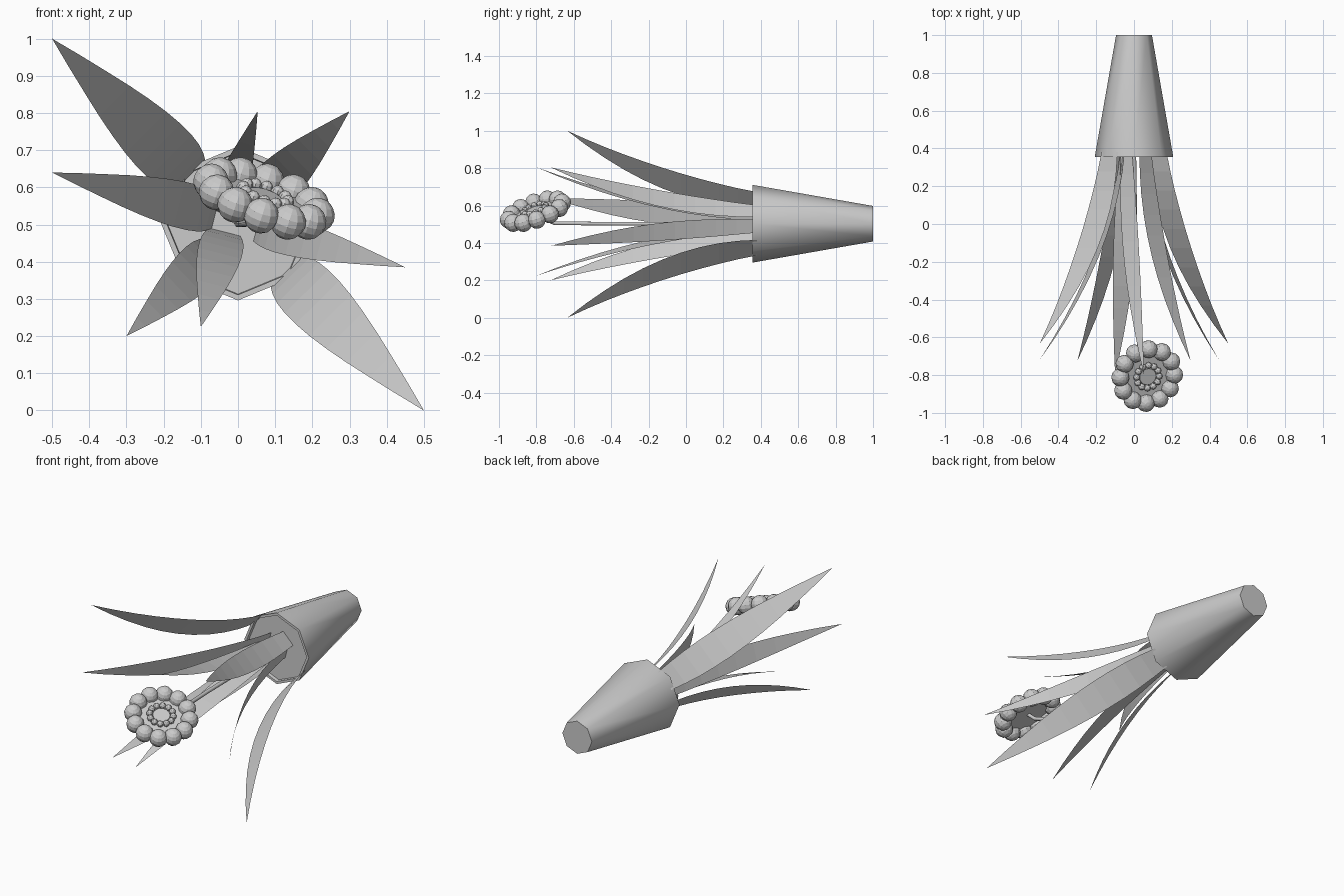
import bpy, bmesh, math
from mathutils import Vector, Matrix

if "Cube" in bpy.data.objects:
    bpy.data.objects.remove(bpy.data.objects["Cube"])

def add_object(name, bm):
    me = bpy.data.meshes.new(name)
    bm.to_mesh(me)
    bm.free()
    ob = bpy.data.objects.new(name, me)
    bpy.context.collection.objects.link(ob)
    return ob

def loft(name, profile, sides, matrix=Matrix()):
    """Lathe (radius, height) points around local z, capping both ends."""
    bm = bmesh.new()
    rings = [[bm.verts.new((r * math.cos(2 * math.pi * i / sides),
                            r * math.sin(2 * math.pi * i / sides), h))
              for i in range(sides)] for r, h in profile]
    for a, b in zip(rings, rings[1:]):
        for i in range(sides):
            j = (i + 1) % sides
            bm.faces.new((a[i], a[j], b[j], b[i]))
    bm.faces.new(rings[0][::-1])
    bm.faces.new(rings[-1])
    bmesh.ops.recalc_face_normals(bm, faces=bm.faces[:])
    bm.transform(matrix)
    return add_object(name, bm)

# Pot lying along y: base, outer wall, thin rim, recessed soil
lying = Matrix.Translation((0, 0, 0.503)) @ Matrix.Rotation(math.pi / 2, 4, 'X')
pot = loft("pot", [(0.095, -1.0), (0.207, -0.36), (0.207, -0.355),
                   (0.192, -0.355), (0.19, -0.375)], 8, lying)
bpy.context.view_layer.objects.active = pot
pot.select_set(True)
bpy.ops.object.shade_smooth_by_angle(angle=math.radians(50))

# Leaves: flat tapering blades that curve outward to a point
WIDTH = [0.72, 0.85, 0.95, 1.0, 1.0, 0.95, 0.85, 0.7, 0.5, 0.27, 0.0]

def leaf(name, base, tip, width):
    bx, bz = base
    tx, ty, tz = tip
    d = Vector((tx - bx, 0, tz - bz))
    side = Vector((-d.z, 0, d.x)).normalized()
    bm = bmesh.new()
    prev = None
    n = len(WIDTH) - 1
    for i, w in enumerate(WIDTH):
        t = i / n
        p = Vector((bx, 0.38 + (ty - 0.38) * t, bz)) + d * (0.27 * t + 0.73 * t * t)
        if i == n:
            bm.faces.new((prev[0], prev[1], bm.verts.new(p)))
            break
        row = [bm.verts.new(p + side * s * w * width / 2) for s in (-1, 1)]
        if prev:
            bm.faces.new((prev[0], prev[1], row[1], row[0]))
        prev = row
    return add_object(name, bm)

leaves = [
    ((-0.13, 0.63), (-0.50, -0.635, 1.00), 0.165),
    ((0.13, 0.375), (0.50, -0.635, 0.00), 0.165),
    ((-0.06, 0.53), (-0.50, -0.72, 0.64), 0.125),
    ((0.05, 0.49), (0.45, -0.72, 0.385), 0.10),
    ((0.06, 0.57), (0.30, -0.725, 0.805), 0.125),
    ((-0.06, 0.43), (-0.30, -0.725, 0.20), 0.125),
    ((-0.04, 0.53), (0.053, -0.80, 0.805), 0.09),
    ((-0.035, 0.48), (-0.10, -0.80, 0.225), 0.12),
]
for i, (base, tip, width) in enumerate(leaves):
    leaf(f"leaf_{i + 1}", base, tip, width)

# Flower head frame, tilted toward the front right
normal = Vector((0.34, -0.34, 1)).normalized()
centre = Vector((0.07, -0.805, 0.57))
head = Matrix.Translation(centre) @ Vector((0, 0, 1)).rotation_difference(normal).to_matrix().to_4x4()

def bead_ring(name, count, ring_radius, radius, height, u, v):
    bm = bmesh.new()
    for i in range(count):
        a = 2 * math.pi * i / count
        pos = Matrix.Translation((ring_radius * math.cos(a), ring_radius * math.sin(a), height))
        bmesh.ops.create_uvsphere(bm, u_segments=u, v_segments=v, radius=radius, matrix=pos)
    bm.transform(head)
    return add_object(name, bm)

bead_ring("petals", 12, 0.15, 0.048, 0, 12, 8)
bead_ring("stamens", 12, 0.063, 0.018, 0.012, 8, 6)
loft("flower_disc", [(0.145, -0.008), (0.145, 0.002), (0.05, 0.002), (0.045, 0.012)], 24, head)

# Stem running from the soil to the underside of the flower
curve = bpy.data.curves.new("stem", 'CURVE')
curve.dimensions = '3D'
curve.bevel_depth = 0.011
curve.bevel_resolution = 1
curve.use_fill_caps = True
points = [(0, 0.4, 0.503), (0.01, -0.3, 0.503), (0.03, -0.70, 0.505),
          (0.055, -0.765, 0.53), (0.07, -0.803, 0.568)]
spline = curve.splines.new('POLY')
spline.points.add(len(points) - 1)
for sp, co in zip(spline.points, points):
    sp.co = (*co, 1)
bpy.context.collection.objects.link(bpy.data.objects.new("stem", curve))
